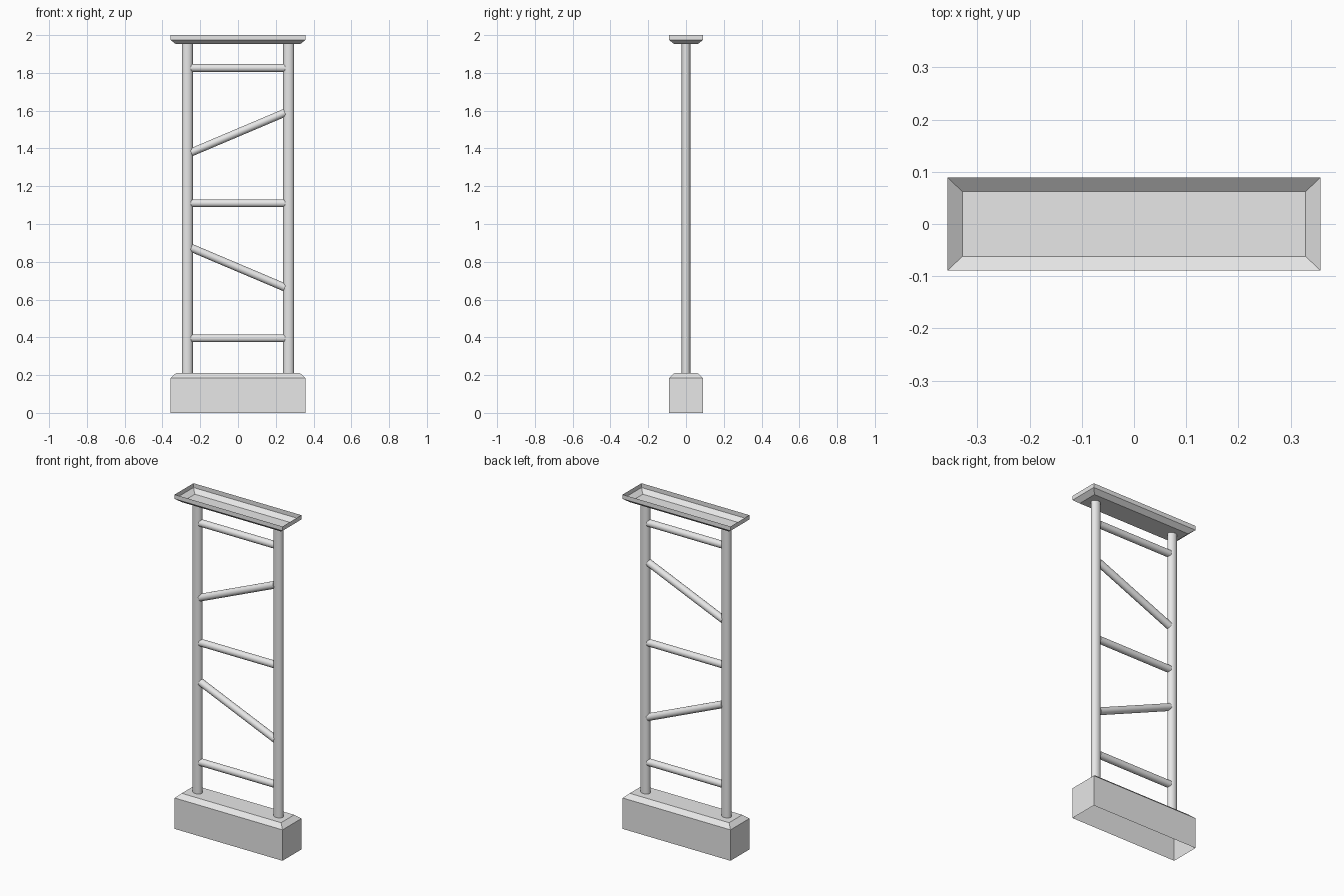
import bpy, bmesh, math
from mathutils import Vector

cube = bpy.data.objects.get("Cube")
if cube:
    bpy.data.objects.remove(cube, do_unlink=True)

grey = bpy.data.materials.new("plain_grey")
grey.use_nodes = True
grey.diffuse_color = (0.8, 0.8, 0.8, 1)
grey.node_tree.nodes["Principled BSDF"].inputs["Base Color"].default_value = (0.8, 0.8, 0.8, 1)


def open_box(name, z_rim, z_shoulder, z_flat):
    """Thin shell, open at the rim, with a chamfer leading to its flat side."""
    bm = bmesh.new()
    rings = []
    for x, y, z in ((0.357, 0.089, z_rim), (0.357, 0.089, z_shoulder), (0.329, 0.062, z_flat)):
        rings.append([bm.verts.new((sx * x, sy * y, z))
                      for sx, sy in ((-1, -1), (1, -1), (1, 1), (-1, 1))])
    for low, high in zip(rings, rings[1:]):
        for i in range(4):
            j = (i + 1) % 4
            bm.faces.new((low[i], low[j], high[j], high[i]))
    bm.faces.new(rings[-1])
    if z_flat < z_rim:
        bmesh.ops.reverse_faces(bm, faces=bm.faces[:])
    mesh = bpy.data.meshes.new(name)
    bm.to_mesh(mesh)
    bm.free()
    mesh.materials.append(grey)
    bpy.context.collection.objects.link(bpy.data.objects.new(name, mesh))


def tube(name, start, end, radius, depth_radius):
    """Oval bar between two points; depth_radius is measured along y."""
    start, end = Vector(start), Vector(end)
    axis = end - start
    bpy.ops.mesh.primitive_cylinder_add(vertices=16, radius=1, depth=axis.length,
                                        location=(start + end) / 2,
                                        rotation=(0, math.atan2(axis.x, axis.z), 0))
    obj = bpy.context.object
    obj.name = name
    obj.scale = (radius, depth_radius, 1)
    obj.data.materials.append(grey)
    bpy.ops.object.transform_apply(location=False, rotation=False, scale=True)
    bpy.ops.object.shade_smooth_by_angle(angle=math.radians(40))


# Hollow foot below, open tray above
open_box("base", 0, 0.185, 0.21)
open_box("top_tray", 2, 1.974, 1.952)

# Upright posts
for side, x in (("right", -0.268), ("left", 0.268)):
    tube(side + "_post", (x, 0, 0.21), (x, 0, 1.952), 0.029, 0.023)

# Rungs and diagonal braces, given by the heights of their two ends
for name, z_right, z_left in (("lower_rung", 0.395, 0.395),
                              ("lower_brace", 0.874, 0.664),
                              ("middle_rung", 1.11, 1.11),
                              ("upper_brace", 1.379, 1.589),
                              ("upper_rung", 1.826, 1.826)):
    tube(name, (-0.248, 0, z_right), (0.248, 0, z_left), 0.021, 0.021)
